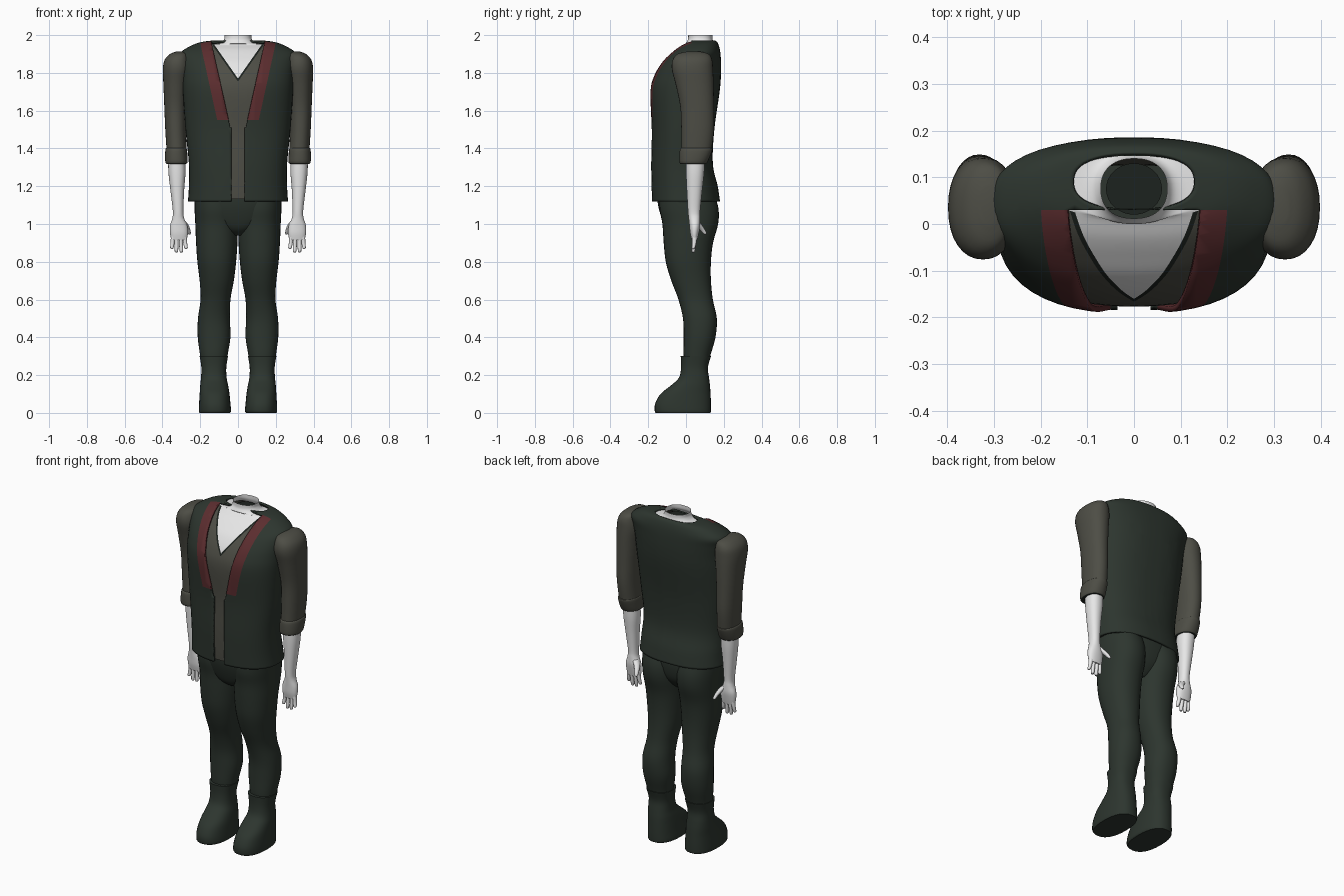
import bpy, bmesh, math
from mathutils import Vector

if "Cube" in bpy.data.objects:
    bpy.data.objects.remove(bpy.data.objects["Cube"])


def material(name, r, g, b):
    m = bpy.data.materials.new(name)
    m.use_nodes = True
    m.diffuse_color = (r, g, b, 1)
    node = m.node_tree.nodes["Principled BSDF"]
    node.inputs["Base Color"].default_value = (r, g, b, 1)
    node.inputs["Roughness"].default_value = 0.8
    return m


GREEN = material("dark green cloth", 0.026, 0.036, 0.028)
GREY = material("grey green shirt", 0.075, 0.075, 0.06)
RED = material("dull red stripe", 0.105, 0.026, 0.028)
SKIN = material("pale skin", 0.8, 0.8, 0.8)
DARK = material("blackish trim", 0.012, 0.016, 0.013)


def spline(rings, steps):
    """Smooth the ring list with a Catmull-Rom curve."""
    out = []
    for i in range(len(rings) - 1):
        a, b = rings[max(i - 1, 0)], rings[i]
        c, d = rings[i + 1], rings[min(i + 2, len(rings) - 1)]
        for s in range(steps):
            t = s / steps
            out.append([q + t / 2 * (r - p + t * (2 * p - 5 * q + 4 * r - e
                        + t * (3 * (q - r) + e - p))) for p, q, r, e in zip(a, b, c, d)])
    return out + [list(rings[-1])]


def loft(rings, power=2.0, sides=32, steps=4, caps=(True, True)):
    """Skin over rings (z, x0, x1, y0, y1), listed from low to high."""
    bm = bmesh.new()
    loops = []
    for z, x0, x1, y0, y1 in spline(rings, steps):
        loop = []
        for k in range(sides):
            a = math.tau * k / sides
            c, s = math.cos(a), math.sin(a)
            px = math.copysign(abs(c) ** (2 / power), c)
            py = math.copysign(abs(s) ** (2 / power), s)
            loop.append(bm.verts.new(((x0 + x1 + px * (x1 - x0)) / 2,
                                      (y0 + y1 + py * (y1 - y0)) / 2, z)))
        loops.append(loop)
    for low, high in zip(loops, loops[1:]):
        for k in range(sides):
            n = (k + 1) % sides
            bm.faces.new((low[k], low[n], high[n], high[k]))
    if caps[0]:
        bm.faces.new(loops[0][::-1])
    if caps[1]:
        bm.faces.new(loops[-1])
    return bm


def finish(name, bm, mats, mirror=False):
    me = bpy.data.meshes.new(name)
    bm.to_mesh(me)
    bm.free()
    for m in mats:
        me.materials.append(m)
    me.polygons.foreach_set("use_smooth", [True] * len(me.polygons))
    me.set_sharp_from_angle(angle=math.radians(45))
    ob = bpy.data.objects.new(name, me)
    bpy.context.collection.objects.link(ob)
    if mirror:
        ob.modifiers.new("both sides", "MIRROR")
    return ob


def cut(bm, co, no):
    bmesh.ops.bisect_plane(bm, geom=bm.verts[:] + bm.edges[:] + bm.faces[:], dist=1e-5,
                           plane_co=Vector(co), plane_no=Vector(no))


def cut_line(bm, x, z, slope):
    """Cut along |x| = x + slope * height above z, on both sides."""
    for s in (-1, 1):
        cut(bm, (s * x, 0, z), (s, 0, -slope))


# Vest: shell with an open front and a red stripe beside the opening
torso = [
    (1.12, -.265, .265, -.18, .18), (1.2, -.26, .26, -.183, .168),
    (1.32, -.26, .26, -.185, .142), (1.5, -.278, .278, -.182, .15),
    (1.7, -.292, .292, -.192, .178), (1.79, -.295, .295, -.172, .185),
    (1.86, -.302, .302, -.13, .185), (1.905, -.305, .305, -.085, .182),
    (1.938, -.26, .26, -.045, .176), (1.962, -.2, .2, -.005, .166),
    (1.972, -.13, .13, .03, .152)]
EDGE, FLARE, SPLIT = .05, .22, 1.55


def opening(z):
    return .035 if z < SPLIT - .04 else EDGE + FLARE * (z - SPLIT)


bm = loft(torso, 2.4, 48, 5, (False, False))
cut(bm, (0, 0, SPLIT), (0, 0, 1))
cut(bm, (0, 0, SPLIT - .04), (0, 0, 1))
cut(bm, (0, .03, 0), (0, 1, 0))
cut_line(bm, .035, SPLIT, 0)
cut_line(bm, EDGE, SPLIT, FLARE)
cut_line(bm, EDGE + .06, SPLIT, FLARE)
gone = []
for f in bm.faces:
    c = f.calc_center_median()
    if c.y < .03:
        gap = abs(c.x) - opening(c.z)
        if gap < 0:
            gone.append(f)
        elif gap < .06 and c.z > SPLIT:
            f.material_index = 1
bmesh.ops.delete(bm, geom=gone, context="FACES")
vest = finish("vest", bm, [GREEN, RED])
shell = vest.modifiers.new("cloth thickness", "SOLIDIFY")
shell.thickness = .012
shell.offset = -1

# Shirt, with bare chest in the V neckline, running into the open neck
IN = .015
inner = [(z + (.012 if z < 1.15 else -.012), a + IN, b - IN, c + IN, d - IN)
         for z, a, b, c, d in torso[:-1]]
inner += [(1.956, -.1, .1, 0, .148), (1.976, -.074, .074, .01, .141), (2, -.071, .071, .012, .14)]
V_LOW, V_SLOPE = 1.77, .7
bm = loft(inner, 2.3, 48, 5, (True, False))
cut_line(bm, 0, V_LOW, V_SLOPE)
cut_line(bm, 0, V_LOW - .016, V_SLOPE)
for f in bm.faces:
    c = f.calc_center_median()
    if c.z > 1.95 or (c.y < .06 and abs(c.x) < V_SLOPE * (c.z - V_LOW)):
        f.material_index = 1
    elif c.y < .06 and abs(c.x) < V_SLOPE * (c.z - V_LOW + .016):
        f.material_index = 2
finish("shirt_and_neck", bm, [GREY, SKIN, DARK])

# Dark hollow inside the neck
finish("neck_hollow", loft([(1.95, -.06, .06, .02, .13), (1.965, -.06, .06, .02, .13)], steps=1), [DARK])

# Sleeves with rolled cuffs
finish("sleeve", loft([
    (1.39, .272, .378, -.025, .135), (1.5, .275, .385, -.025, .148),
    (1.62, .272, .39, -.03, .148), (1.74, .262, .395, -.055, .146),
    (1.82, .25, .398, -.075, .143), (1.87, .255, .388, -.07, .138),
    (1.9, .265, .36, -.045, .12), (1.912, .29, .33, .0, .08)], 2.2), [GREY], True)
bm = loft([(1.318, .278, .376, -.025, .105), (1.325, .268, .384, -.034, .112),
           (1.36, .268, .386, -.035, .128), (1.395, .27, .384, -.032, .14),
           (1.402, .276, .378, -.025, .134)], 2.2, steps=3)
for f in bm.faces:
    if f.normal.z < -.9 or f.calc_center_median().z < 1.322:
        f.material_index = 1
finish("sleeve_cuff", bm, [GREY, DARK], True)

# Forearm running into the palm
finish("forearm_and_palm", loft([
    (.915, .272, .353, .03, .06), (.95, .265, .36, .022, .068),
    (.99, .268, .36, .018, .075), (1.03, .285, .348, .014, .075),
    (1.07, .289, .345, .01, .075), (1.18, .285, .358, .004, .086),
    (1.27, .278, .368, .0, .096), (1.34, .28, .37, .0, .1)], 2.2, 24), [SKIN], True)

# Fingers: base x, tip x, tip height
for name, base, tip, low in (("index", .284, .275, .868), ("middle", .304, .3, .85),
                             ("ring", .325, .326, .85), ("little", .343, .35, .868)):
    mid = (base + tip) / 2
    finish(name + "_finger", loft([
        (low, tip - .004, tip + .004, .035, .043), (low + .006, tip - .009, tip + .009, .03, .048),
        (.9, mid - .0105, mid + .0105, .032, .055),
        (.945, base - .012, base + .012, .03, .06)], sides=12, steps=3), [SKIN], True)
finish("thumb", loft([
    (.944, .253, .26, .098, .106), (.95, .25, .268, .09, .11), (.968, .252, .276, .074, .102),
    (.995, .262, .295, .05, .085), (1.02, .282, .318, .03, .07)], sides=12, steps=3), [SKIN], True)

# Trousers: pelvis and two legs
finish("trouser_seat", loft([
    (.94, -.04, .04, -.06, .08), (.97, -.1, .1, -.1, .11), (1.02, -.19, .19, -.125, .14),
    (1.1, -.228, .228, -.148, .155), (1.18, -.235, .235, -.155, .15)], 2.3, 40), [GREEN])
finish("trouser_leg", loft([
    (.22, .065, .19, .0, .11), (.3, .056, .2, -.012, .128), (.4, .04, .213, -.012, .156),
    (.5, .043, .212, -.016, .163), (.6, .04, .198, -.04, .142), (.7, .022, .203, -.078, .132),
    (.8, .01, .215, -.107, .132), (.9, .003, .222, -.118, .143),
    (1.0, .0, .226, -.125, .17), (1.08, .0, .23, -.14, .172),
    (1.16, .01, .23, -.14, .15)], 2.2), [GREEN], True)

# Boots with a flat sole and short shaft
finish("boot", loft([
    (0, .042, .204, -.16, .13), (.012, .037, .207, -.166, .132),
    (.05, .04, .206, -.163, .132), (.1, .045, .203, -.135, .13),
    (.145, .052, .2, -.08, .127), (.185, .06, .196, -.038, .122),
    (.24, .062, .194, -.026, .116), (.3, .053, .203, -.028, .132)], 2.4), [GREEN], True)
